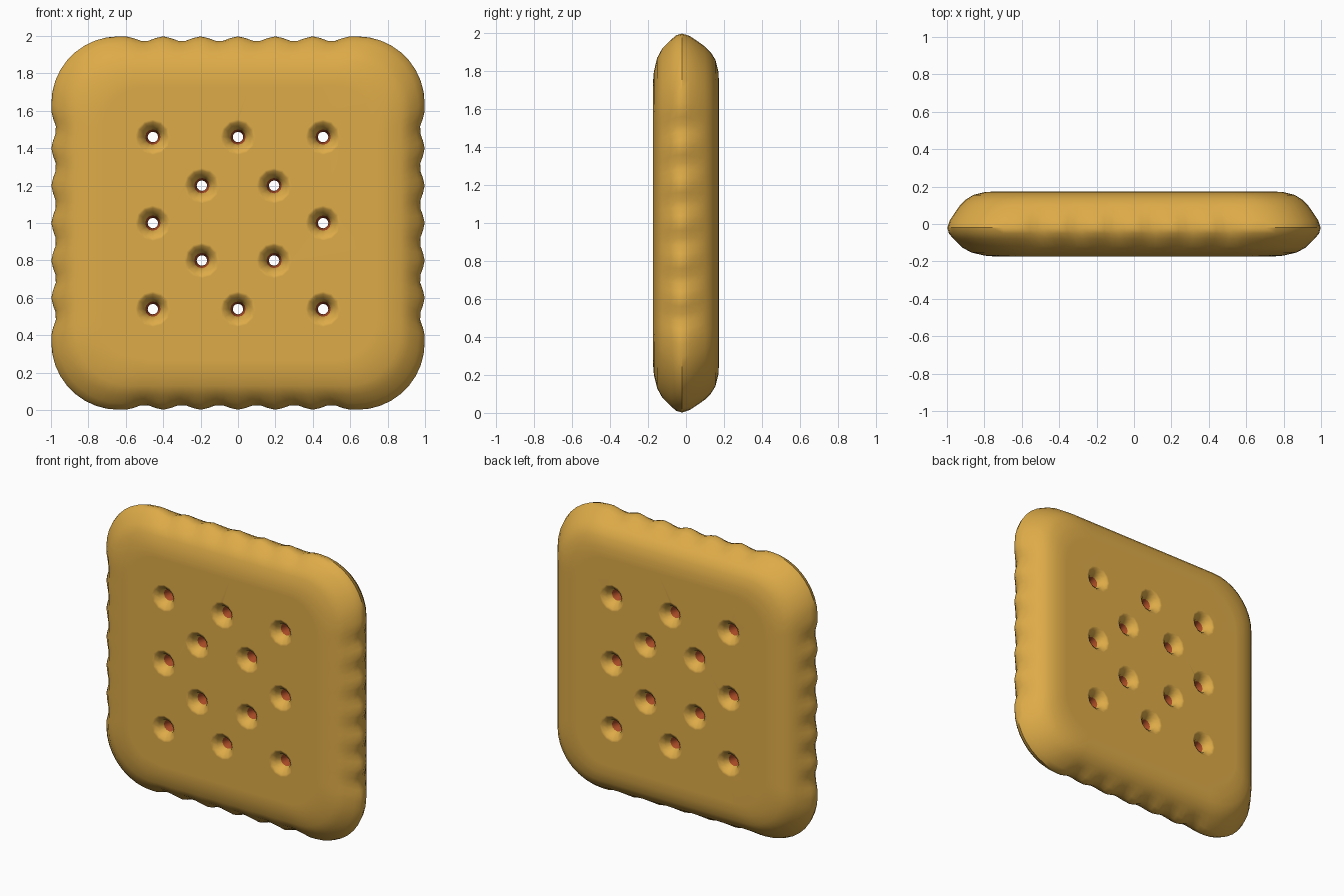
import bpy, bmesh, math

if "Cube" in bpy.data.objects:
    bpy.data.objects.remove(bpy.data.objects["Cube"])

def material(name, col):
    m = bpy.data.materials.new(name)
    m.diffuse_color = (*col, 1)
    m.use_nodes = True
    m.node_tree.nodes["Principled BSDF"].inputs["Base Color"].default_value = m.diffuse_color
    return m

golden = material("golden_crust", (0.73, 0.41, 0.065))
inner = material("red_brown_inside", (0.42, 0.075, 0.02))

# Rounded square outline, with a rippled edge of period 0.2
def outline(y, inset, ripple):
    half = 1 - inset
    r = max(0.36 - 0.5 * inset, 0.16)
    flat = half - r
    pts = []
    for side in range(4):
        local = []
        for i in range(33):
            t = -flat + 2 * flat * i / 32
            d = ripple * (1 - math.cos(2 * math.pi * t / 0.2)) / 2 if abs(t) < 0.6 else 0
            local.append((half - d, t))
        for i in range(1, 9):
            a = math.pi / 2 * i / 9
            local.append((flat + r * math.cos(a), flat + r * math.sin(a)))
        c, s = [(1, 0), (0, 1), (-1, 0), (0, -1)][side]
        pts += [(c * p - s * q, y, 1 + s * p + c * q) for p, q in local]
    return pts

# Cracker body: rings from front to back (y, inset, ripple)
rings = [(-0.175, 0.27, 0), (-0.169, 0.20, 0), (-0.152, 0.13, 0),
         (-0.125, 0.08, 0.004), (-0.08, 0.035, 0.014), (-0.05, 0.01, 0.024),
         (-0.02, 0.002, 0.026), (0.02, 0.015, 0.018), (0.065, 0.045, 0.006),
         (0.10, 0.07, 0), (0.13, 0.1, 0), (0.155, 0.14, 0),
         (0.17, 0.20, 0), (0.175, 0.27, 0)]
bm = bmesh.new()
loops = [[bm.verts.new(p) for p in outline(*k)] for k in rings]
for a, b in zip(loops, loops[1:]):
    for i in range(len(a)):
        j = (i + 1) % len(a)
        bm.faces.new((a[i], a[j], b[j], b[i]))
bm.faces.new(loops[0])
bm.faces.new(loops[-1])
bmesh.ops.recalc_face_normals(bm, faces=bm.faces)
me = bpy.data.meshes.new("cracker")
bm.to_mesh(me)
bm.free()
cracker = bpy.data.objects.new("cracker", me)
bpy.context.collection.objects.link(cracker)
me.materials.append(golden)
me.materials.append(inner)

# Hourglass cutters for the docking holes
holes = [(x, z) for x in (-0.455, 0, 0.455) for z in (0.54, 1.0, 1.46) if (x, z) != (0, 1.0)]
holes += [(x, z) for x in (-0.193, 0.193) for z in (0.8, 1.2)]
half_profile = [(0.19, 0.13), (0.169, 0.08), (0.15, 0.057), (0.115, 0.041), (0.06, 0.028)]
profile = [(-y, r) for y, r in half_profile] + half_profile[::-1]
bm = bmesh.new()
for x, z in holes:
    prev = None
    for k, (y, r) in enumerate(profile):
        ring = [bm.verts.new((x + r * math.cos(math.tau * i / 12), y,
                              z + r * math.sin(math.tau * i / 12))) for i in range(12)]
        if prev:
            for i in range(12):
                j = (i + 1) % 12
                bm.faces.new((prev[i], prev[j], ring[j], ring[i]))
        if k in (0, len(profile) - 1):
            bm.faces.new(ring)
        prev = ring
bmesh.ops.recalc_face_normals(bm, faces=bm.faces)
cme = bpy.data.meshes.new("hole_cutter")
bm.to_mesh(cme)
bm.free()
cutter = bpy.data.objects.new("hole_cutter", cme)
bpy.context.collection.objects.link(cutter)
cutter.hide_render = True
cme.materials.append(golden)

mod = cracker.modifiers.new("holes", 'BOOLEAN')
mod.operation = 'DIFFERENCE'
mod.solver = 'EXACT'
mod.object = cutter
bpy.context.view_layer.objects.active = cracker
cracker.select_set(True)
bpy.ops.object.modifier_apply(modifier=mod.name)
bpy.data.objects.remove(cutter)

# Deep hole walls show the darker inside
for p in cracker.data.polygons:
    c = p.center
    deep = abs(c.x) < 0.6 and abs(c.z - 1) < 0.6 and abs(c.y) < 0.12
    p.material_index = 1 if deep else 0
bpy.ops.object.shade_smooth_by_angle(angle=math.radians(35))
wn = cracker.modifiers.new("even_shading", 'WEIGHTED_NORMAL')
wn.keep_sharp = True
